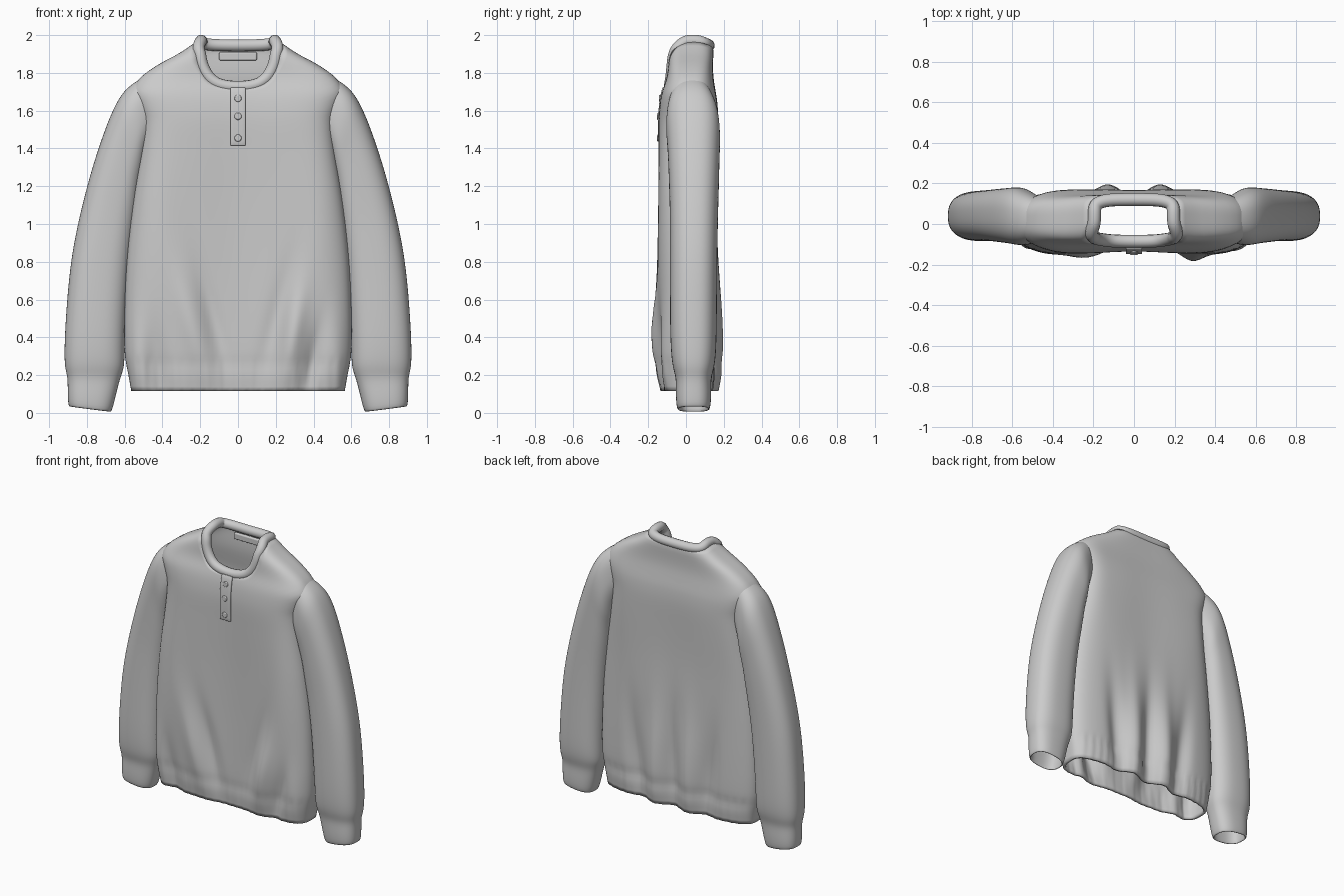
import bpy, bmesh, math
from mathutils import Vector

if "Cube" in bpy.data.objects:
    bpy.data.objects.remove(bpy.data.objects["Cube"])

# Torso profile: z, half width, front y, back y
TORSO = [(.115, .565, -.125, .148), (.20, .580, -.135, .158), (.26, .592, -.135, .156),
         (.32, .600, -.140, .163), (.50, .602, -.143, .165), (.80, .590, -.145, .165),
         (1.1, .560, -.147, .168), (1.4, .517, -.150, .175), (1.55, .510, -.150, .176),
         (1.64, .540, -.142, .170), (1.7, .560, -.130, .160), (1.76, .530, -.110, .150),
         (1.80, .487, -.102, .146), (1.85, .412, -.098, .145), (1.90, .318, -.093, .146),
         (1.94, .257, -.083, .143), (1.975, .207, -.058, .123)]
# Neckline height against |c| (0 = centre column, 1 = side column)
NECK_FRONT = [(0, 1.722), (.2, 1.735), (.3, 1.758), (.4, 1.805), (.5, 1.845), (.65, 1.89),
              (.8, 1.92), (.92, 1.947), (1, 1.97)]
NECK_BACK = [(0, 1.945), (.5, 1.947), (.8, 1.953), (.92, 1.960), (1, 1.97)]
# Soft folds: x, z, lean, width, height, push outward
FOLDS_FRONT = [(-.24, .45, -.25, .07, .30, .030), (-.13, .50, -.25, .05, .28, -.022),
               (.29, .40, .15, .06, .25, .045), (.20, .50, .25, .05, .30, -.015),
               (.39, .25, .2, .04, .20, -.030), (-.42, .20, -.1, .06, .25, -.035),
               (.53, .25, 0, .06, .25, .020), (-.54, .25, 0, .06, .25, .020),
               (.46, .95, 0, .13, .75, .018), (-.46, .95, 0, .13, .75, .018),
               (0, .90, 0, .22, 1.0, -.022)]
FOLDS_BACK = [(-.13, .35, 0, .06, .40, .032), (.13, .35, 0, .06, .40, .032),
              (0, .35, 0, .05, .40, -.035), (.27, .35, .1, .06, .35, -.035),
              (-.27, .35, -.1, .06, .35, -.035), (.48, 1.5, 0, .12, .30, .014),
              (-.48, 1.5, 0, .12, .30, .014), (0, 1.3, 0, .25, .4, -.012)]


def sample(table, t):
    """Smooth interpolation of every column of a table."""
    n = len(table)
    t = min(max(t, table[0][0]), table[-1][0])
    i = max(k for k in range(n - 1) if table[k][0] <= t)
    a, b = table[i], table[i + 1]
    p, q = table[max(i - 1, 0)], table[min(i + 2, n - 1)]
    h = b[0] - a[0]
    u = (t - a[0]) / h
    out = []
    for k in range(1, len(a)):
        ma = (b[k] - p[k]) / (b[0] - p[0]) * h
        mb = (q[k] - a[k]) / (q[0] - a[0]) * h
        out.append((2*u**3 - 3*u*u + 1)*a[k] + (u**3 - 2*u*u + u)*ma
                   + (3*u*u - 2*u**3)*b[k] + (u**3 - u*u)*mb)
    return out


def torso_point(c, z, side):
    """Point of the torso; c runs -1..1 across, side is -1 front or 1 back."""
    w, yf, yb = sample(TORSO, z)
    x = w * c
    s = max(0, 1 - abs(c)**4.2)**(1 / 3.2)
    y = (yf + yb) / 2 + side * s * (yb - yf) / 2
    for fx, fz, lean, wx, wz, amp in (FOLDS_FRONT if side < 0 else FOLDS_BACK):
        g = math.exp(-((x - fx - lean * (z - fz)) / wx)**2 - ((z - fz) / wz)**2)
        y += side * s * amp * g
    if z < .28:   # gathered hem ribbing
        y += side * s * .002 * math.sin(x * 110)
    return Vector((x, y, z))


def add_object(name, verts, faces):
    me = bpy.data.meshes.new(name)
    me.from_pydata(verts, [], faces)
    bm = bmesh.new()
    bm.from_mesh(me)
    bmesh.ops.recalc_face_normals(bm, faces=bm.faces)
    bm.to_mesh(me)
    bm.free()
    me.shade_smooth()
    ob = bpy.data.objects.new(name, me)
    bpy.context.collection.objects.link(ob)
    return ob


def loft(name, rings):
    """Open tube through closed rings of equal size."""
    n = len(rings[0])
    faces = [(r*n + i, r*n + (i+1) % n, (r+1)*n + (i+1) % n, (r+1)*n + i)
             for r in range(len(rings) - 1) for i in range(n)]
    return add_object(name, [v for r in rings for v in r], faces)


def modify(ob, kind, **settings):
    m = ob.modifiers.new(kind.title(), kind)
    for k, v in settings.items():
        setattr(m, k, v)


# Torso, open at the hem and neck
HALF, ROWS = 84, 70
columns = [(math.sin((2*i/HALF - 1) * math.pi/2), -1) for i in range(HALF)]
columns += [(-c, 1) for c, _ in columns]
rings = []
for r in range(ROWS + 1):
    ring = []
    for c, side in columns:
        top = sample(NECK_FRONT if side < 0 else NECK_BACK, abs(c))[0]
        ring.append(torso_point(c, .115 + (top - .115) * r / ROWS, side))
    rings.append(ring)
torso = loft("torso", rings)
modify(torso, 'SOLIDIFY', thickness=.018, offset=-1)

# Collar: rolled band set just inside the neckline
path = [Vector((p.x * .91, .03 + (p.y - .03) * .82, p.z)) for p in rings[-1]]
for _ in range(8):
    path = [(path[i-1] + path[i]*2 + path[(i+1) % len(path)]) / 4 for i in range(len(path))]
curve = bpy.data.curves.new("collar", 'CURVE')
curve.dimensions = '3D'
curve.bevel_depth = .032
curve.bevel_resolution = 4
spline = curve.splines.new('POLY')
spline.points.add(len(path) - 1)
for p, v in zip(spline.points, path):
    p.co = (*v, 1)
spline.use_cyclic_u = True
spline.use_smooth = True
bpy.context.collection.objects.link(bpy.data.objects.new("collar", curve))

# Sleeves with cuffs: outer x z, inner x z, front y, back y
SLEEVE = [(.43, 1.81, .42, 1.50, -.06, .11), (.53, 1.765, .465, 1.44, -.095, .150),
          (.61, 1.705, .49, 1.36, -.108, .178), (.665, 1.60, .50, 1.28, -.10, .182),
          (.705, 1.50, .515, 1.22, -.095, .178), (.763, 1.33, .53, 1.09, -.09, .175),
          (.813, 1.15, .55, .96, -.085, .17), (.86, .95, .57, .80, -.085, .167),
          (.892, .76, .585, .62, -.085, .165), (.913, .50, .597, .42, -.085, .163),
          (.92, .335, .60, .30, -.08, .16), (.918, .24, .603, .235, -.07, .15),
          (.902, .19, .625, .18, -.052, .132), (.902, .12, .645, .10, -.055, .135),
          (.90, .03, .668, .000, -.05, .13)]
rings = []
for ox, oz, ix, iz, yf, yb in SLEEVE:
    ring = []
    for i in range(32):
        a = 2 * math.pi * i / 32
        u, v = (math.copysign(abs(f(a))**.78, f(a)) for f in (math.cos, math.sin))
        ring.append(((ox + ix)/2 + u*(ox - ix)/2, (yf + yb)/2 + v*(yb - yf)/2,
                     (oz + iz)/2 + u*(oz - iz)/2))
    rings.append(ring)
sleeves = loft("sleeves", rings)
modify(sleeves, 'MIRROR', use_mirror_merge=False)
modify(sleeves, 'SOLIDIFY', thickness=.018, offset=-1)
modify(sleeves, 'SUBSURF', levels=2, render_levels=2)

# Button placket hugging the chest
verts = []
for r in range(13):
    for k in range(5):
        z = 1.415 + r * .0255
        x = (k - 2) * .02
        p = torso_point(x / sample(TORSO, z)[0], z, -1)
        verts.append((p.x, p.y - .003, z))
faces = [(r*5 + k, r*5 + k + 1, r*5 + k + 6, r*5 + k + 5) for r in range(12) for k in range(4)]
placket = add_object("placket", verts, faces)
modify(placket, 'SOLIDIFY', thickness=.018, offset=0)
modify(placket, 'BEVEL', width=.005, segments=2)

# Buttons
for i, z in enumerate((1.455, 1.57, 1.665)):
    y = torso_point(0, z, -1).y
    bpy.ops.mesh.primitive_cylinder_add(vertices=24, radius=.019, depth=.014,
                                        location=(0, y - .011, z), rotation=(math.pi/2, 0, 0))
    button = bpy.context.object
    button.name = f"button_{i + 1}"
    modify(button, 'BEVEL', width=.005, segments=2)
    bpy.ops.object.shade_smooth_by_angle()

# Blank neck label inside the back
bpy.ops.mesh.primitive_cube_add(size=1, location=(0, .108, 1.888))
label = bpy.context.object
label.name = "neck_label"
label.scale = (.20, .024, .045)
bpy.ops.object.transform_apply(location=False, rotation=False, scale=True)
modify(label, 'BEVEL', width=.008, segments=3)
bpy.ops.object.shade_smooth_by_angle()
